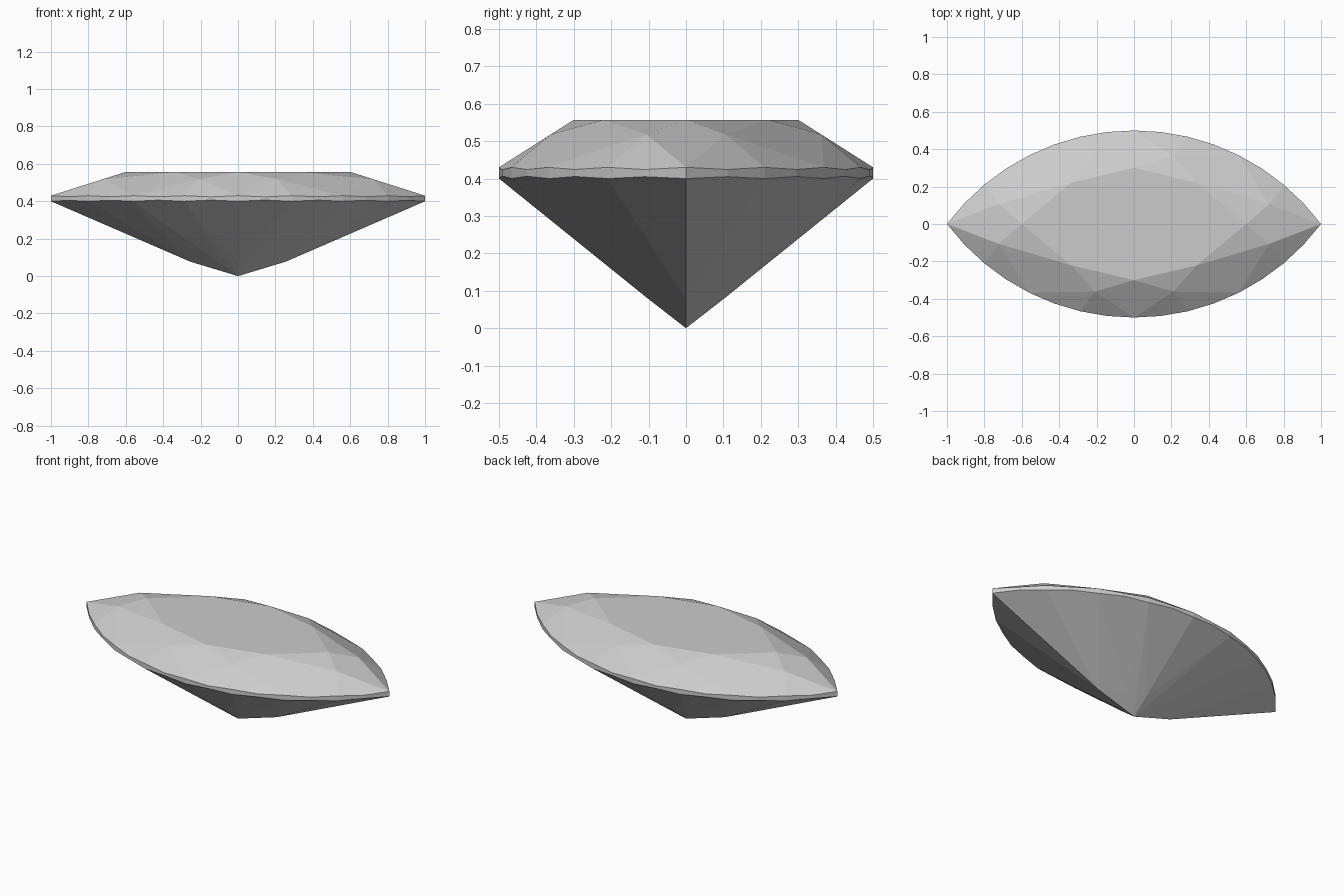
import bpy, bmesh, math
from mathutils import Vector
from mathutils.geometry import intersect_line_plane, normal

if "Cube" in bpy.data.objects:
    bpy.data.objects.remove(bpy.data.objects["Cube"])

R, HALF = 1.25, math.asin(0.8)        # outline arc radius and half angle
STEP = HALF / 4
TOP, BOTTOM, TABLE = 0.43, 0.40, 0.557


def outline(k, z, s=1.0):
    """Point on the pointed-oval outline, k steps from the y axis (4 = tip)."""
    a = k * STEP
    return Vector((R * math.sin(a) * s, (R * math.cos(a) - 0.75) * s, z))


def on_plane(k, z, inner):
    """Outline point dropped onto the facet through its neighbours and an inner point."""
    a, b = outline(k - 0.5, z), outline(k + 0.5, z)
    p = outline(k, 0)
    return intersect_line_plane(p, p + Vector((0, 0, 1)), a, normal(a, b, inner))


# Facet corners for one quarter of the stone
crown = [Vector((0.21, 0.3615, 0.518)), Vector((0.723, 0.106, 0.518))]
pavilion = [Vector((0, 0.103, 0.08)), Vector((0.113, 0.0755, 0.08)), Vector((0.255, 0, 0.077))]
points = crown + pavilion + [Vector((0, 0, 0))]
points += [outline(k, TABLE, 0.6) for k in (0, 2, 4)]

# Girdle corners, plus scalloped points between them
for k in range(5):
    points += [outline(k, TOP), outline(k, BOTTOM)]
for k in range(4):
    points.append(on_plane(k + 0.5, TOP, crown[k // 2]))
    points.append(on_plane(k + 0.5, BOTTOM, pavilion[(k + 1) // 2]))

# Mirror to all four quarters and wrap the convex stone
bm = bmesh.new()
for sx in (1, -1):
    for sy in (1, -1):
        for p in points:
            bm.verts.new((p.x * sx, p.y * sy, p.z))
bmesh.ops.remove_doubles(bm, verts=bm.verts[:], dist=0.0005)
hull = bmesh.ops.convex_hull(bm, input=bm.verts[:])
loose = [v for v in bm.verts if not v.link_faces]
bmesh.ops.delete(bm, geom=loose, context='VERTS')
bmesh.ops.dissolve_limit(bm, angle_limit=math.radians(0.6), verts=bm.verts[:], edges=bm.edges[:])
bmesh.ops.recalc_face_normals(bm, faces=bm.faces[:])

mesh = bpy.data.meshes.new("marquise_gem")
bm.to_mesh(mesh)
bm.free()
gem = bpy.data.objects.new("marquise_gem", mesh)
bpy.context.collection.objects.link(gem)
